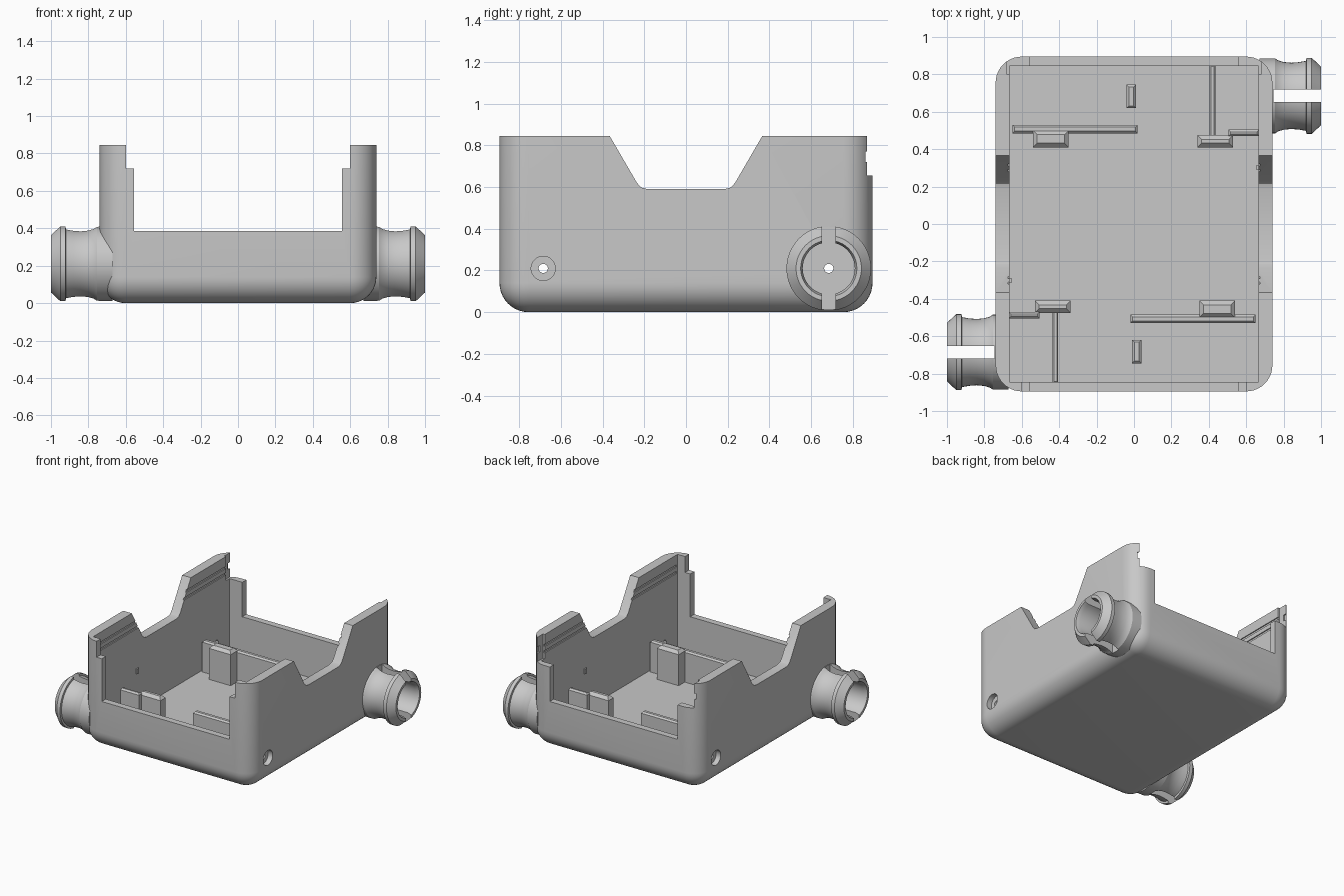
import bpy, bmesh, math
from mathutils import Matrix

if "Cube" in bpy.data.objects:
    bpy.data.objects.remove(bpy.data.objects["Cube"])

grey = bpy.data.materials.new("plain_grey")
grey.use_nodes = True
COLOUR = (0.58, 0.58, 0.58, 1)
grey.diffuse_color = COLOUR
grey.node_tree.nodes["Principled BSDF"].inputs["Base Color"].default_value = COLOUR

PORT_Y, PORT_Z, FLOOR = 0.685, 0.21, 0.065
HALF_TURN = Matrix.Rotation(math.pi, 4, "Z")


def make(name, bm):
    bmesh.ops.recalc_face_normals(bm, faces=bm.faces)
    mesh = bpy.data.meshes.new(name)
    bm.to_mesh(mesh)
    bm.free()
    mesh.materials.append(grey)
    obj = bpy.data.objects.new(name, mesh)
    bpy.context.collection.objects.link(obj)
    return obj


def box(name, x, y, z, chamfer=0):
    """Box from ranges, with optional chamfer round its top."""
    bm = bmesh.new()
    bmesh.ops.create_cube(bm, size=1)
    for v in bm.verts:
        v.co = [a + (b - a) * (c + 0.5) for (a, b), c in zip((x, y, z), v.co)]
    if chamfer:
        top = [e for e in bm.edges if min(v.co.z for v in e.verts) > z[1] - 0.001]
        bmesh.ops.bevel(bm, geom=top, offset=chamfer, segments=1, affect="EDGES")
    return make(name, bm)


def prism_x(name, outline, x0, x1):
    """Extrude a (y, z) outline along x."""
    bm = bmesh.new()
    face = bm.faces.new([bm.verts.new((x0, y, z)) for y, z in outline])
    new = bmesh.ops.extrude_face_region(bm, geom=[face])["geom"]
    bmesh.ops.translate(bm, vec=(x1 - x0, 0, 0),
                        verts=[g for g in new if isinstance(g, bmesh.types.BMVert)])
    return make(name, bm)


def lathe_x(name, profile, y, z, steps=48):
    """Spin an (x, radius) profile about an axis along x."""
    bm = bmesh.new()
    verts = [bm.verts.new((x, 0, r)) for x, r in profile]
    edges = [bm.edges.new((a, b)) for a, b in zip(verts, verts[1:])]
    bmesh.ops.spin(bm, geom=verts + edges, cent=(0, 0, 0), axis=(1, 0, 0),
                   angle=math.tau, steps=steps)
    bmesh.ops.remove_doubles(bm, verts=bm.verts, dist=0.0001)
    bmesh.ops.translate(bm, vec=(0, y, z), verts=bm.verts)
    return make(name, bm)


def rod(name, r, x0, x1, y, z):
    return lathe_x(name, [(x0, 0), (x0, r), (x1, r), (x1, 0)], y, z)


def turned(obj, name):
    """Copy an object half a turn round the vertical axis."""
    copy = obj.copy()
    copy.data = obj.data.copy()
    copy.data.transform(HALF_TURN)
    copy.name = name
    bpy.context.collection.objects.link(copy)


def cut(obj, cutters):
    for c in cutters:
        c.hide_render = True
        mod = obj.modifiers.new("cut", "BOOLEAN")
        mod.operation, mod.solver, mod.object = "DIFFERENCE", "EXACT", c
    bpy.context.view_layer.update()
    graph = bpy.context.evaluated_depsgraph_get()
    mesh = bpy.data.meshes.new_from_object(obj.evaluated_get(graph))
    obj.modifiers.clear()
    obj.data = mesh
    for c in cutters:
        bpy.data.objects.remove(c)


def smooth(obj, angle=30):
    bpy.ops.object.select_all(action="DESELECT")
    obj.select_set(True)
    bpy.context.view_layer.objects.active = obj
    bpy.ops.object.shade_smooth_by_angle(angle=math.radians(angle))


# Outer shell: rounded uprights and rounded bottom rim
shell = box("case_shell", (-0.74, 0.74), (-0.895, 0.895), (0, 0.845))
bm = bmesh.new()
bm.from_mesh(shell.data)
rim = [e for e in bm.edges if min(v.co.z for v in e.verts) < 0.01]
bmesh.ops.bevel(bm, geom=rim, offset=0.14, segments=10, profile=0.5, affect="EDGES")
bm.to_mesh(shell.data)
bm.free()

# Cavity, end openings and the dips in the side walls
cutters = [
    box("cavity_cutter", (-0.665, 0.665), (-0.845, 0.845), (FLOOR, 1)),
    box("end_opening_cutter", (-0.555, 0.555), (-1, 1), (0.385, 1)),
    box("end_step_cutter", (-0.6, 0.6), (-1, 1), (0.72, 1)),
    prism_x("side_dip_cutter", [(-0.456, 1), (-0.235, 0.62), (-0.215, 0.598), (-0.185, 0.59),
                                (0.185, 0.59), (0.215, 0.598), (0.235, 0.62), (0.456, 1)], -1, 1),
    # back wall is open above its corner posts, with a catch notch each side
    box("back_opening_cutter", (-0.68, 0.68), (0.8, 1), (0.655, 1)),
    box("back_notch_cutter", (-0.69, 0.69), (0.84, 1), (0.72, 0.77)),
]
# Cord holes with wide outer ends, and shallow grooves inside the walls
for s in (-1, 1):
    cutters.append(rod("cord_hole_cutter", 0.022, s * 0.6, s * 1.1, -s * PORT_Y, PORT_Z))
    cutters.append(rod("counterbore_cutter", 0.058, s * 0.7, s * 0.8, -s * PORT_Y, PORT_Z))
    cutters.append(rod("port_hole_cutter", 0.022, s * 0.6, s * 1.1, s * PORT_Y, PORT_Z))
    for z in (0.70, 0.75):
        x = sorted((s * 0.65, s * 0.673))
        cutters.append(box("groove_cutter", x, (-0.83, 0.83), (z, z + 0.018)))
cut(shell, cutters)
smooth(shell)

# Spigot: flanged, waisted tube with a split through it
spigot = lathe_x("left_spigot", [
    (0.672, 0.022), (0.672, 0.2), (0.755, 0.2), (0.77, 0.19), (0.80, 0.181), (0.84, 0.177),
    (0.88, 0.18), (0.92, 0.187), (0.922, 0.203), (0.95, 0.203), (1.0, 0.157),
    (1.0, 0.135), (0.97, 0.125), (0.742, 0.125), (0.742, 0.022), (0.672, 0.022)],
    PORT_Y, PORT_Z)
cut(spigot, [box("split_cutter", (0.745, 1.1), (PORT_Y - 0.033, PORT_Y + 0.033), (-0.1, 0.6))])
smooth(spigot)
turned(spigot, "right_spigot")

# Inner ribs and blocks, each repeated half a turn round: x, y, top, chamfer
parts = {
    "long_rib": ((-0.65, 0.02), (0.485, 0.53), 0.31, 0.012),
    "rib_block": ((-0.54, -0.35), (0.41, 0.50), 0.33, 0.022),
    "cross_rib": ((0.405, 0.435), (0.45, 0.85), 0.16, 0.008),
    "corner_block": ((0.34, 0.53), (0.41, 0.475), 0.31, 0.022),
    "corner_wing": ((0.505, 0.67), (0.47, 0.505), 0.31, 0.012),
    "floor_peg": ((-0.04, 0.01), (0.62, 0.745), 0.15, 0.012),
}
for name, (x, y, top, chamfer) in parts.items():
    turned(box("back_" + name, x, y, (FLOOR - 0.02, top), chamfer), "front_" + name)

# Small catch pips on the inside of the side walls
turned(box("left_wall_pip", (0.655, 0.67), (0.29, 0.315), (0.35, 0.39)), "right_wall_pip")
